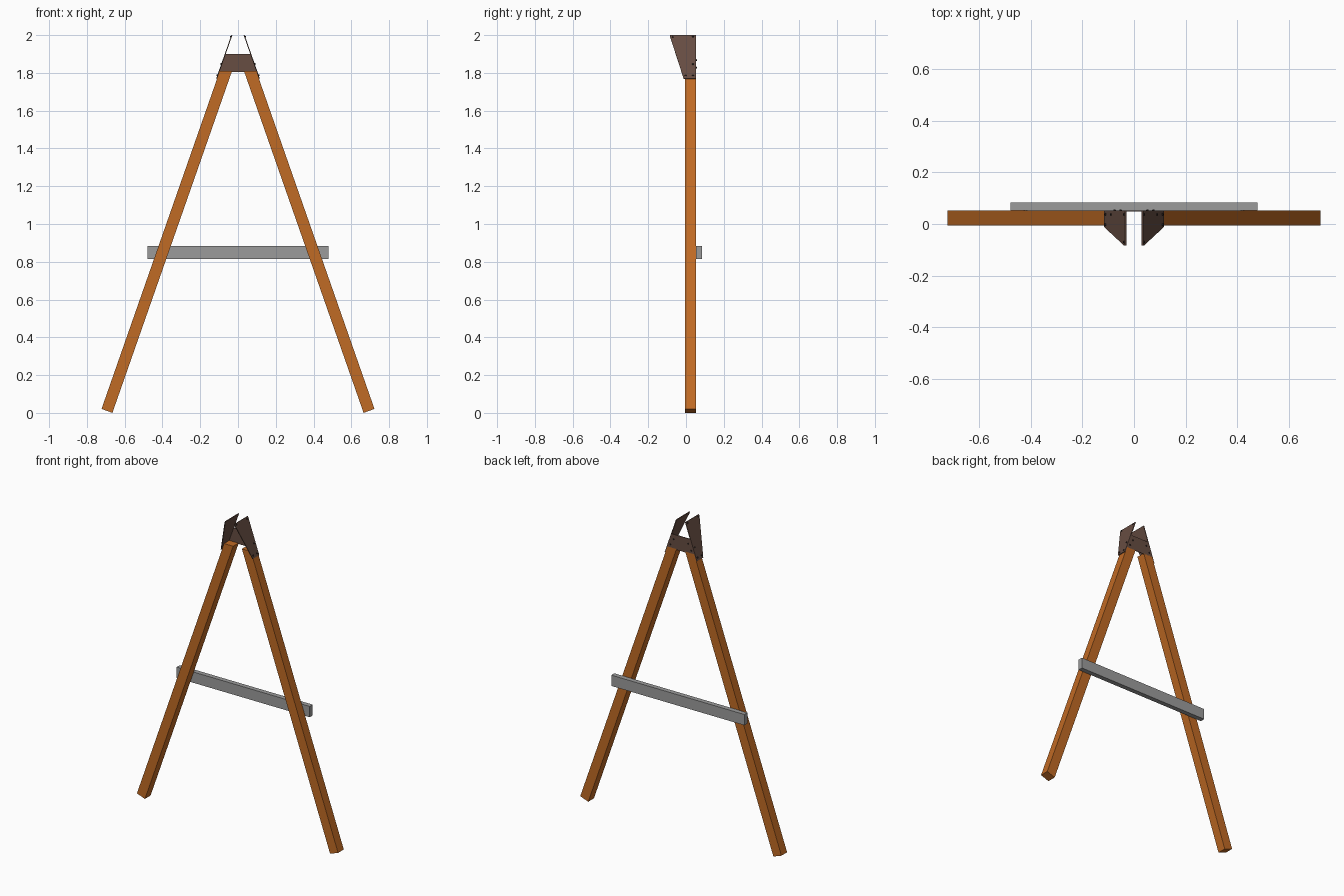
import bpy, bmesh, math
from mathutils import Vector, Matrix

if "Cube" in bpy.data.objects:
    bpy.data.objects.remove(bpy.data.objects["Cube"])

def material(name, rgb):
    m = bpy.data.materials.new(name)
    m.diffuse_color = (*rgb, 1)
    m.use_nodes = True
    m.node_tree.nodes["Principled BSDF"].inputs["Base Color"].default_value = m.diffuse_color
    return m

WOOD = material("orange wood", (0.53, 0.145, 0.018))
GREY = material("grey bar", (0.33, 0.33, 0.33))
IRON = material("brown iron", (0.135, 0.075, 0.055))
DARK = material("dark screw", (0.03, 0.022, 0.02))

SLOPE = 0.35                      # sideways run of a leg per unit of height
Y0, Y1 = -0.005, 0.053            # front and back of the legs
along = Vector((-SLOPE, 0, 1)).normalized()
out = Vector((along.z, 0, -along.x))

def outer_x(z):                   # outer face of the right leg
    return 0.7225 - (z - 0.021) * SLOPE

def prism(name, points, offset, mat):
    """Extrude a flat outline by an offset vector."""
    bm = bmesh.new()
    face = bm.faces.new([bm.verts.new(p) for p in points])
    res = bmesh.ops.extrude_face_region(bm, geom=[face])
    verts = [g for g in res["geom"] if isinstance(g, bmesh.types.BMVert)]
    bmesh.ops.translate(bm, verts=verts, vec=offset)
    bmesh.ops.recalc_face_normals(bm, faces=bm.faces)
    return finish(name, bm, mat)

def finish(name, bm, mat):
    me = bpy.data.meshes.new(name)
    bm.to_mesh(me)
    bm.free()
    me.materials.append(mat)
    ob = bpy.data.objects.new(name, me)
    bpy.context.collection.objects.link(ob)
    return ob

def screws(name, spots, axis):
    bm = bmesh.new()
    rot = axis.to_track_quat('Z', 'Y').to_matrix().to_4x4()
    for p in spots:
        bmesh.ops.create_cone(bm, cap_ends=True, segments=10, radius1=0.006, radius2=0.004,
                              depth=0.008, matrix=Matrix.Translation(p) @ rot)
    return finish(name, bm, DARK)

def mirror(ob):
    mod = ob.modifiers.new("mirror", 'MIRROR')
    mod.use_axis[0] = True

# Slanted legs: square foot end, level top
leg = [(0.665, Y0, 0), (outer_x(0.021), Y0, 0.021),
       (outer_x(1.81), Y0, 1.81), (0.665 - 1.81 * SLOPE, Y0, 1.81)]
mirror(prism("leg", leg, (0, Y1 - Y0, 0), WOOD))

# Cross bar behind the legs
bar = [(-0.478, Y1, 0.814), (0.478, Y1, 0.814), (0.478, Y1, 0.884), (-0.478, Y1, 0.884)]
prism("cross_bar", bar, (0, 0.031, 0), GREY)

# Tapered side plates lying on the outer leg faces
side = [(outer_x(z), y, z) for y, z in
        ((-0.012, 1.768), (Y1, 1.768), (Y1, 2.0), (-0.084, 2.0), (-0.084, 1.99))]
mirror(prism("side_plate", side, out * 0.005, IRON))

# Back plate joining the side plates
back = [(s * outer_x(z), Y1 - 0.005, z) for s, z in ((-1, 1.805), (1, 1.805), (1, 1.9), (-1, 1.9))]
prism("back_plate", back, (0, 0.005, 0), IRON)

# Screw heads on the side and back plates
spots = [Vector((outer_x(z), y, z)) + out * 0.005 for y, z in
         ((-0.003, 1.785), (0.037, 1.785), (-0.07, 1.99), (0.037, 1.99), (0.037, 1.845))]
mirror(screws("side_screw", spots, out))
mirror(screws("back_screw", [Vector((0.052, Y1, 1.868)), Vector((0.075, Y1, 1.828))], Vector((0, 1, 0))))
